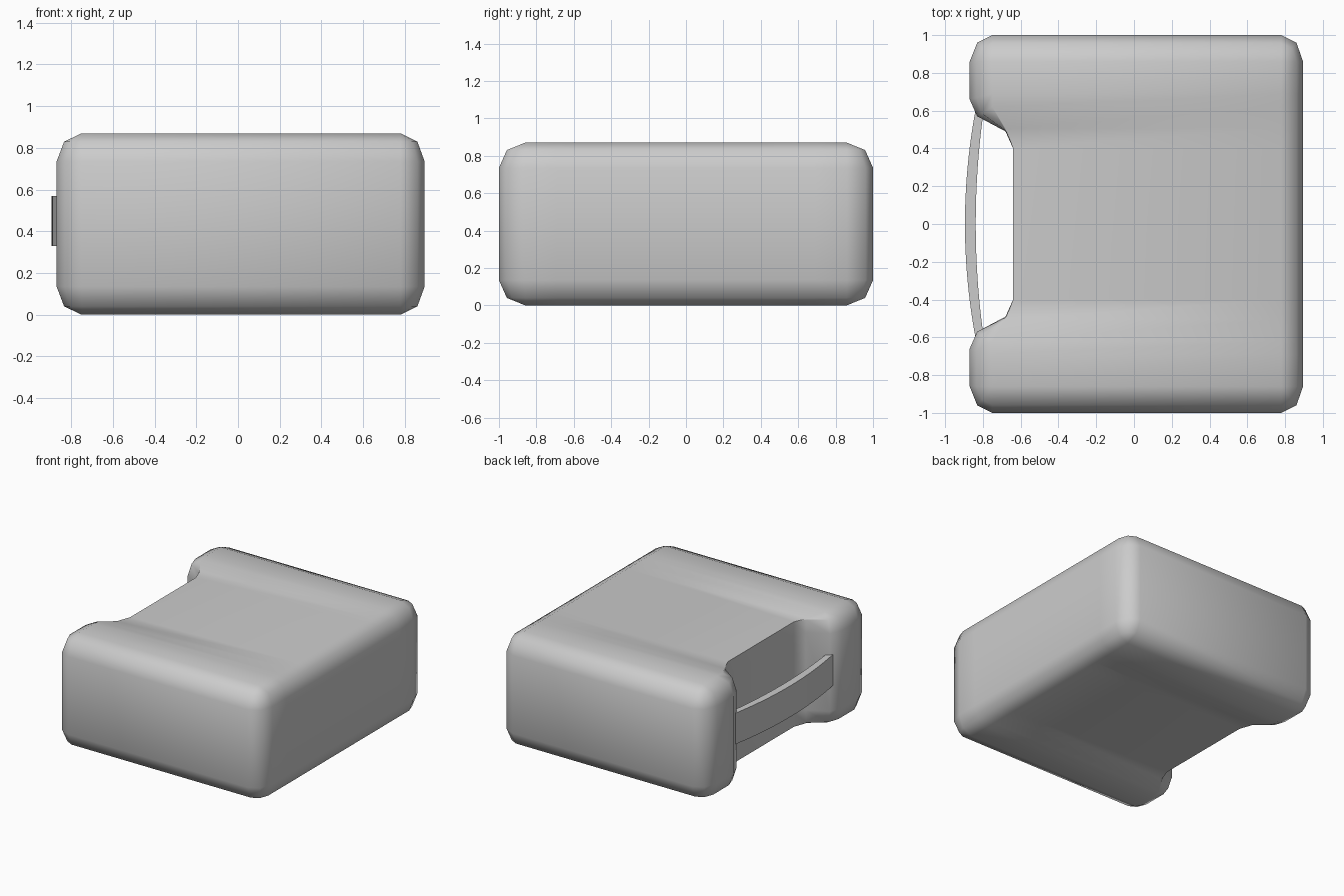
import bpy, bmesh, math

if "Cube" in bpy.data.objects:
    bpy.data.objects.remove(bpy.data.objects["Cube"])

H = 0.87


def finish(bm, name, angle):
    bmesh.ops.remove_doubles(bm, verts=bm.verts, dist=0.0005)
    bmesh.ops.recalc_face_normals(bm, faces=bm.faces)
    mesh = bpy.data.meshes.new(name)
    bm.to_mesh(mesh)
    bm.free()
    obj = bpy.data.objects.new(name, mesh)
    bpy.context.collection.objects.link(obj)
    bpy.ops.object.select_all(action='DESELECT')
    bpy.context.view_layer.objects.active = obj
    obj.select_set(True)
    bpy.ops.object.shade_smooth_by_angle(angle=math.radians(angle))
    return obj


# Plan outline rows for y > 0: wall point, matching cap point, cap drop
left = [((-0.64, 0.40), (-0.64, 0.40), 0.03),
        ((-0.68, 0.49), (-0.68, 0.505), 0.032),
        ((-0.83, 0.57), (-0.75, 0.62), 0.008),
        ((-0.87, 0.66), (-0.75, 0.69), 0),
        ((-0.87, 0.86), (-0.75, 0.86), 0),
        ((-0.83, 0.96), (-0.75, 0.86), 0),
        ((-0.75, 1.00), (-0.75, 0.86), 0)]
right = [((0.895, y), (0.78, y), 0) for y in (0.40, 0.505, 0.62, 0.69, 0.86)]
right += [((0.86, 0.96), (0.78, 0.86), 0), ((0.78, 1.0), (0.78, 0.86), 0)]


def flip(row):
    (a, b), (c, d), drop = row
    return ((a, -b), (c, -d), drop)


# Closed loop around the body
loop = left + right[::-1] + [flip(r) for r in right] + [flip(r) for r in left[::-1]]
n, k = len(loop), len(left)

# Rounded body: rings from the bottom cap, up the walls, to the top cap
bm = bmesh.new()
rings = []
for t, inset_z, top in ((0, 0, 0), (0.7, 0.04, 0), (1, 0.135, 0),
                        (1, 0.135, 1), (0.7, 0.04, 1), (0, 0, 1)):
    ring = []
    for o, c, drop in loop:
        z = inset_z + (drop if t == 0 else 0)
        ring.append(bm.verts.new((c[0] + t * (o[0] - c[0]),
                                  c[1] + t * (o[1] - c[1]),
                                  H - z if top else z)))
    rings.append(ring)
for a, b in zip(rings, rings[1:]):
    for i in range(n):
        j = (i + 1) % n
        bm.faces.new((a[i], a[j], b[j], b[i]))

# Top and bottom caps as strips running across x
for ring in (rings[0], rings[-1]):
    lefts = ring[3 * k:][::1] + ring[:k]
    rights = ring[k:3 * k][::-1]
    for i in range(2 * k - 1):
        bm.faces.new((lefts[i], lefts[i + 1], rights[i + 1], rights[i]))
finish(bm, "body", 60)

# Curved flat carry handle spanning the recess
bm = bmesh.new()
sections = []
N = 24
for i in range(N + 1):
    y = -0.61 + 1.22 * i / N
    s = (y / 0.57) ** 2
    xo, xi = -0.895 + 0.05 * s, -0.838 + 0.038 * s
    sections.append([bm.verts.new(p) for p in ((xo, y, 0.33), (xi, y, 0.33),
                                               (xi, y, 0.57), (xo, y, 0.57))])
for a, b in zip(sections, sections[1:]):
    for i in range(4):
        j = (i + 1) % 4
        bm.faces.new((a[i], a[j], b[j], b[i]))
bm.faces.new(sections[0])
bm.faces.new(sections[-1])
finish(bm, "handle", 30)
